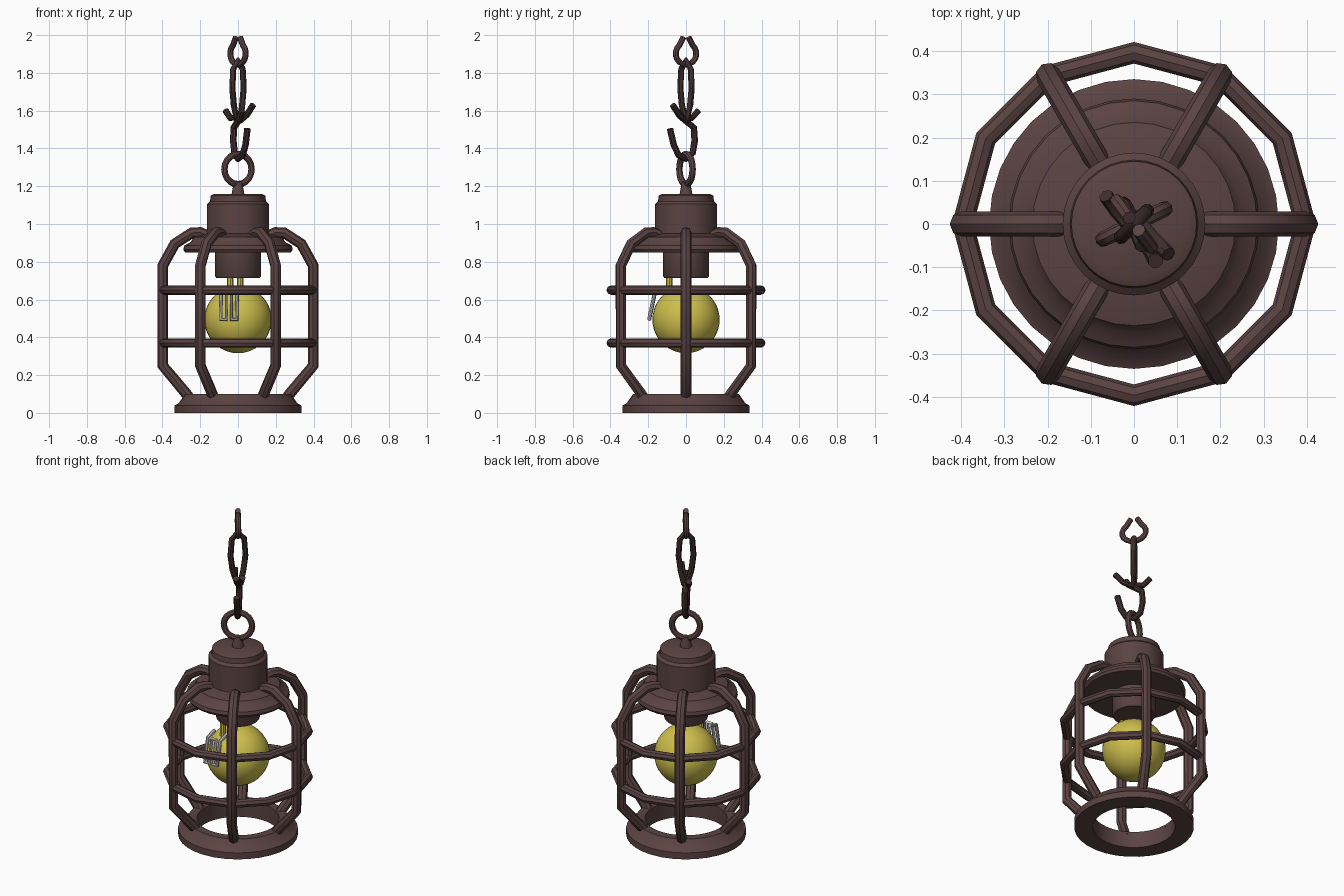
import bpy, math
from mathutils import Vector

if "Cube" in bpy.data.objects:
    bpy.data.objects.remove(bpy.data.objects["Cube"])


def material(name, rgb):
    m = bpy.data.materials.new(name)
    m.diffuse_color = (*rgb, 1)
    m.use_nodes = True
    m.node_tree.nodes["Principled BSDF"].inputs["Base Color"].default_value = m.diffuse_color
    return m


IRON = material("brown_iron", (0.105, 0.056, 0.056))
DARK = material("dark_chain_iron", (0.05, 0.028, 0.028))
YELLOW = material("bulb_yellow", (0.62, 0.52, 0.075))
WIRE = material("pale_wire", (0.62, 0.60, 0.58))


def finish(name, mesh, mat, angle=40):
    ob = bpy.data.objects.new(name, mesh)
    bpy.context.collection.objects.link(ob)
    mesh.materials.clear()
    mesh.materials.append(mat)
    bpy.ops.object.select_all(action='DESELECT')
    ob.select_set(True)
    bpy.context.view_layer.objects.active = ob
    bpy.ops.object.shade_smooth_by_angle(angle=math.radians(angle))
    return ob


def tube(name, points, radius, mat, closed=False, res=2, smooth_path=False):
    """Sweep a round section along a path."""
    cu = bpy.data.curves.new(name + "_path", 'CURVE')
    cu.dimensions = '3D'
    cu.bevel_depth = radius
    cu.bevel_resolution = res
    cu.use_fill_caps = True
    if smooth_path:
        sp = cu.splines.new('BEZIER')
        sp.bezier_points.add(len(points) - 1)
        for bp, p in zip(sp.bezier_points, points):
            bp.co = p
            bp.handle_left_type = bp.handle_right_type = 'AUTO'
        sp.resolution_u = 4
    else:
        sp = cu.splines.new('POLY')
        sp.points.add(len(points) - 1)
        for q, p in zip(sp.points, points):
            q.co = (*p, 1)
    sp.use_cyclic_u = closed
    tmp = bpy.data.objects.new(name + "_tmp", cu)
    bpy.context.collection.objects.link(tmp)
    dg = bpy.context.evaluated_depsgraph_get()
    mesh = bpy.data.meshes.new_from_object(tmp.evaluated_get(dg))
    bpy.data.objects.remove(tmp)
    return finish(name, mesh, mat)


def lathe(name, profile, mat, n=32, closed=False):
    """Spin (radius, z) points about the z axis; open ends are capped."""
    k = len(profile)
    verts = [(r * math.cos(2 * math.pi * i / n), r * math.sin(2 * math.pi * i / n), z)
             for i in range(n) for r, z in profile]
    faces = []
    for i in range(n):
        a, b = i * k, (i + 1) % n * k
        for j in range(k if closed else k - 1):
            h = (j + 1) % k
            faces.append((a + j, b + j, b + h, a + h))
    if not closed:
        faces.append([i * k for i in reversed(range(n))])
        faces.append([i * k + k - 1 for i in range(n)])
    mesh = bpy.data.meshes.new(name)
    mesh.from_pydata(verts, [], faces)
    return finish(name, mesh, mat)


# Base ring, hood, cap and lamp socket (profiles run bottom to top)
lathe("base_ring", [(0.23, 0), (0.335, 0), (0.335, 0.04), (0.315, 0.05),
                    (0.28, 0.10), (0.23, 0.10)], IRON, closed=True)
lathe("hood", [(0.21, 0.85), (0.28, 0.85), (0.29, 0.865), (0.285, 0.885),
               (0.25, 0.905), (0.235, 0.93), (0.16, 0.95)], IRON)
lathe("cap", [(0.165, 0.93), (0.165, 1.105), (0.148, 1.12), (0.145, 1.15),
              (0.125, 1.16)], IRON)
lathe("socket", [(0.115, 0.715), (0.122, 0.725), (0.122, 0.87)], IRON)
lathe("eye_post", [(0.035, 1.15), (0.03, 1.18), (0.022, 1.22)], IRON, 12)

# Cage: six upright bars and two twelve-sided hoops
BAR = [(0.25, 0.07), (0.285, 0.115), (0.398, 0.25), (0.398, 0.78),
       (0.335, 0.895), (0.245, 0.953), (0.20, 0.955), (0.14, 0.93)]
for i in range(6):
    a = i * math.pi / 3
    tube(f"cage_bar_{i + 1}", [(r * math.cos(a), r * math.sin(a), z) for r, z in BAR],
         0.029, IRON)
for i, z in enumerate((0.37, 0.65)):
    tube(f"cage_hoop_{i + 1}", [(0.396 * math.cos(k * math.pi / 6),
                                 0.396 * math.sin(k * math.pi / 6), z) for k in range(12)],
         0.025, IRON, closed=True)

# Bulb with its two short holders and the wire filament
bpy.ops.mesh.primitive_uv_sphere_add(segments=32, ring_count=20, radius=0.178,
                                     location=(0, 0, 0.494))
bulb = bpy.context.object
bulb.name = "bulb"
bulb.data.materials.append(YELLOW)
bpy.ops.object.shade_smooth()
for i, x in enumerate((-0.04, 0.012)):
    tube(f"filament_holder_{i + 1}", [(x, -0.088, 0.60), (x, -0.088, 0.73)], 0.017, YELLOW)
wire = []
for k, x in enumerate((-0.09, -0.062, -0.034, -0.006)):
    top, low = (x, -0.165, 0.635), (x, -0.195, 0.495)
    wire += [top, low] if k % 2 == 0 else [low, top]
wire = [(-0.09, -0.10, 0.655)] + wire + [(-0.006, -0.10, 0.655)]
tube("filament", wire, 0.011, WIRE)

# Eye ring on the cap
d = Vector((math.cos(math.radians(26)), math.sin(math.radians(26)), 0))
tube("eye_ring", [d * 0.08 * math.cos(t * math.pi / 10)
                  + Vector((0, 0, 1.29 + 0.08 * math.sin(t * math.pi / 10))) for t in range(20)],
     0.018, IRON, closed=True)

# Top ring: open at the top with raised ends
d = Vector((0.6, -0.8, 0))
arc = [d * 0.068 * math.cos(t) + Vector((0, 0, 1.902 + 0.058 * math.sin(t)))
       for t in (math.radians(130 + 20 * k) for k in range(15))]
arc = [d * -0.018 + Vector((0, 0, 1.988))] + arc + [d * 0.018 + Vector((0, 0, 1.988))]
tube("top_ring", arc, 0.016, IRON)

# Broken long link, its lower ends bent outwards
tube("broken_link", [(0.08, -0.07, 1.63), (0.045, -0.035, 1.575), (0.012, 0.005, 1.545),
                     (0.022, 0.022, 1.63), (0.03, 0.03, 1.72), (0.025, 0.025, 1.82),
                     (0, 0, 1.865), (-0.025, -0.025, 1.82), (-0.03, -0.03, 1.72),
                     (-0.022, -0.022, 1.63), (-0.01, -0.005, 1.565), (-0.04, 0.03, 1.56),
                     (-0.065, 0.065, 1.60)], 0.017, DARK)

# Bent hook joining the link to the eye ring
tube("bent_hook", [(0.05, -0.085, 1.505), (0.04, -0.065, 1.42), (0.025, -0.04, 1.365),
                   (0, 0, 1.345), (-0.018, 0.035, 1.375), (-0.025, 0.046, 1.44),
                   (-0.022, 0.042, 1.51), (0, 0.0, 1.545), (0.012, -0.03, 1.57),
                   (0.02, -0.05, 1.60)], 0.018, DARK)
